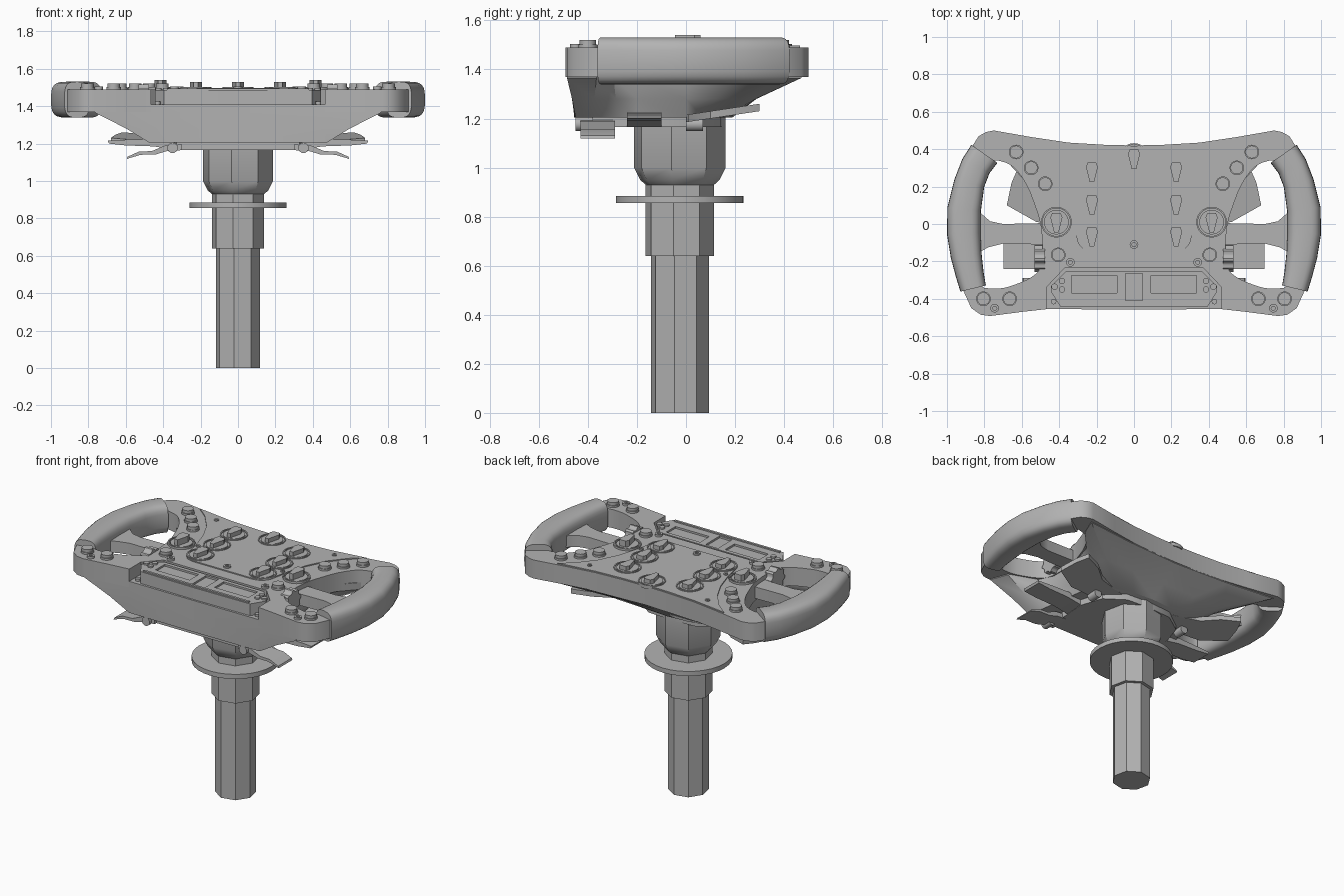
import bpy, bmesh, math
from mathutils import Matrix

if "Cube" in bpy.data.objects:
    bpy.data.objects.remove(bpy.data.objects["Cube"])

GREY = (0.45, 0.45, 0.45, 1)
grey = bpy.data.materials.new("plain_grey")
grey.use_nodes = True
grey.diffuse_color = GREY
grey.node_tree.nodes["Principled BSDF"].inputs["Base Color"].default_value = GREY
parts = []
SIDES = (("left", 1), ("right", -1))
TOP = 1.49


def add(name, bm, matrix=None):
    bmesh.ops.recalc_face_normals(bm, faces=bm.faces)
    mesh = bpy.data.meshes.new(name)
    if matrix:
        bm.transform(matrix)
    bm.to_mesh(mesh)
    bm.free()
    mesh.materials.append(grey)
    ob = bpy.data.objects.new(name, mesh)
    bpy.context.collection.objects.link(ob)
    parts.append(ob)
    return ob


def flip(pts, s):
    return [(x * s, y) for x, y in pts]


def both(half):
    """Close a right-hand half outline with its mirror image."""
    return half + [(-x, y) for x, y in reversed(half) if x > 0]


def prism(name, loops, z0, z1, matrix=None):
    """Fill an outline, with any holes, and extrude it upwards."""
    bm = bmesh.new()
    for loop in loops:
        vs = [bm.verts.new((x, y, z0)) for x, y in loop]
        for a, b in zip(vs, vs[1:] + vs[:1]):
            bm.edges.new((a, b))
    bmesh.ops.triangle_fill(bm, use_beauty=True, edges=bm.edges[:], normal=(0, 0, 1))
    bmesh.ops.dissolve_limit(bm, angle_limit=0.01, verts=[], edges=bm.edges[:])
    ext = bmesh.ops.extrude_face_region(bm, geom=bm.faces[:])
    for v in ext["geom"]:
        if isinstance(v, bmesh.types.BMVert):
            v.co.z = z1
    return add(name, bm, matrix)


def loft(name, rings):
    bm = bmesh.new()
    rows = [[bm.verts.new(p) for p in ring] for ring in rings]
    for a, b in zip(rows, rows[1:]):
        for i in range(len(a)):
            j = (i + 1) % len(a)
            bm.faces.new((a[i], a[j], b[j], b[i]))
    bm.faces.new(rows[0])
    bm.faces.new(rows[-1])
    return add(name, bm)


def circle(x, y, r, n, phase=0.0):
    return [(x + r * math.cos(phase + math.tau * i / n),
             y + r * math.sin(phase + math.tau * i / n)) for i in range(n)]


def disc(name, x, y, r, z0, z1, n=24):
    return prism(name, [circle(x, y, r, n)], z0, z1)


def rect(x0, x1, y0, y1):
    return [(x0, y0), (x1, y0), (x1, y1), (x0, y1)]


def smooth(pts, n=3):
    """Closed Catmull-Rom curve through the points."""
    out = []
    for i in range(len(pts)):
        p = [pts[(i + k - 1) % len(pts)] for k in range(4)]
        for t in (k / n for k in range(n)):
            out.append(tuple(0.5 * (2 * b + (c - a) * t + (2 * a - 5 * b + 4 * c - d) * t * t
                                    + (3 * b - a - 3 * c + d) * t ** 3)
                             for a, b, c, d in zip(*p)))
    return out


# Steering column, hub and flange
AXIS = -0.025
profile = [(0, .12), (.64, .12), (.64, .142), (.93, .142), (.95, .165), (1.0, .19), (1.21, .19)]
loft("column", [[(x, y, z) for x, y in circle(0, AXIS, r, 8, -0.18)] for z, r in profile])
disc("column_flange", 0, AXIS, .26, .855, .885, 32)

# Main shell with hand openings and a notch for the display
outline = [(.37, -.235), (.465, -.335), (.465, -.455), (.6, -.47), (.77, -.492), (.82, -.485),
           (.87, -.45), (.92, -.34), (.95, -.2), (.97, 0), (.94, .24), (.885, .385),
           (.83, .47), (.79, .492), (.75, .5), (.55, .465), (.35, .435), (.15, .423), (0, .42)]
opening = [(.71, .335), (.64, .30), (.575, .21), (.53, .1), (.50, 0), (.49, -.12), (.50, -.23),
           (.55, -.285), (.64, -.325), (.73, -.345), (.83, -.32), (.86, -.15), (.87, .05),
           (.84, .22), (.77, .33)]
hole = smooth(opening)
prism("wheel_shell", [both(outline), hole, flip(hole, -1)], 1.37, TOP)

# Tapered housing below the shell
upper = [(0, -.457), (.465, -.455), (.765, -.485), (.72, -.365), (.53, -.295), (.485, -.2),
         (.485, 0), (.555, .2), (.69, .345), (.74, .47), (.4, .435), (0, .415)]
lower = [(0, -.457), (.465, -.455), (.475, -.45), (.465, -.38), (.45, -.28), (.44, -.2),
         (.41, 0), (.38, .07), (.33, .12), (.27, .15), (.15, .18), (0, .19)]


def full(half):
    return half + [(-x, y) for x, y in reversed(half[1:-1])]


def blend(t):
    return [(a[0] + (b[0] - a[0]) * t, a[1] + (b[1] - a[1]) * t) for a, b in zip(upper, lower)]


loft("housing", [[(x, y, z) for x, y in full(blend(t))]
                 for z, t in ((1.41, 0), (1.365, 0), (1.28, .58), (1.205, 1))])
prism("bottom_plate", [both([(0, -.41), (.33, -.41), (.35, -.1), (.3, .05), (.17, .14), (0, .15)])],
      1.165, 1.21)

# Rounded grips and spokes
stations = [(.80, .375, .085), (.845, .31, .082), (.88, .22, .082), (.908, .08, .09),
            (.91, -.05, .09), (.897, -.17, .083), (.878, -.27, .075), (.86, -.345, .07)]


def grip_rings(s):
    rings = []
    for i, (x, y, w) in enumerate(stations):
        a, b = stations[max(i - 1, 0)], stations[min(i + 1, len(stations) - 1)]
        dx, dy = b[0] - a[0], b[1] - a[1]
        size = math.hypot(dx, dy)
        ring = []
        for c, d in circle(0, 0, 1, 24):
            u = math.copysign(abs(c) ** .6, c) * w
            v = math.copysign(abs(d) ** .6, d) * .096
            ring.append((s * (x - u * dy / size), y + u * dx / size, 1.435 + v))
        rings.append(ring)
    return rings


for side, s in SIDES:
    loft(side + "_grip", grip_rings(s))
    prism(side + "_spoke", [flip([(.47, -.11), (.7, -.105), (.78, -.125), (.86, -.17), (.86, .1),
                                  (.81, .05), (.77, .015), (.7, 0), (.47, .005)], s)], 1.385, 1.46)

# Raised centre panel
panel = [(0, -.155), (.22, -.155), (.27, -.14), (.305, -.08), (.33, .04), (.37, .17), (.43, .29),
         (.52, .4), (.6, .465), (.35, .43), (.15, .418), (0, .415)]
prism("centre_panel", [both(panel)], TOP - .01, TOP + .007)

# Display unit in the notch
screen = [(0, -.25), (.36, -.25), (.445, -.335), (.445, -.36), (.395, -.44), (0, -.445)]
windows = [rect(.09, .335, -.37, -.275), rect(-.335, -.09, -.37, -.275), rect(-.045, .045, -.41, -.265)]
prism("display_base", [both(screen)], 1.40, 1.475)
prism("display_frame", [both(screen)] + windows, 1.475, 1.487)
prism("display_bar", [rect(-.38, .38, -.435, -.42)], 1.48, 1.495)
for side, s in SIDES:
    for x, y in ((.425, -.335), (.385, -.305), (.385, -.35)):
        disc(side + "_display_key", s * x, y, .017, 1.48, 1.497, 12)
    disc(side + "_notch_screw", s * .43, -.415, .015, 1.40, 1.425, 12)


# Rotary knobs with a pointer blade
def knob(name, x, y, height):
    base = TOP + .005
    prism(name + "_ring", [circle(x, y, .082, 32), circle(x, y, .074, 32)], TOP - .01, base + .008)
    disc(name + "_base", x, y, .066, TOP - .01, base + .006)
    blade = [(-.022, .05), (.022, .05), (.032, .025), (.012, -.055), (-.012, -.055), (-.032, .025)]
    prism(name + "_pointer", [[(x + a, y + b) for a, b in blade]], TOP, height)


knob("top_knob", 0, .35, 1.528)
for side, s in SIDES:
    for y in (.28, .105, -.065):
        knob(side + "_knob", s * .225, y, 1.528)
    knob(side + "_outer_knob", s * .415, .01, 1.54)

    # Push buttons, screws and thumbwheels
    for x, y in ((.63, .385), (.55, .3), (.475, .215), (.405, -.165), (.805, -.4), (.665, -.4)):
        disc(side + "_button_collar", s * x, y, .039, TOP - .01, TOP + .012)
        disc(side + "_button", s * x, y, .034, TOP, TOP + .03)
    for x, y, r in ((.34, -.205, .023), (.745, -.45, .023), (.425, .385, .014), (.305, .025, .014)):
        prism(side + "_screw", [circle(s * x, y, r, 16), circle(s * x, y, r * .5, 6)], TOP - .01, TOP + .014)
    teeth = [(math.cos(k * math.tau / 32) * r, math.sin(k * math.tau / 32) * r)
             for k, r in enumerate((.072, .072, .06, .06) * 8)]
    wheel = Matrix.Translation((s * .505, -.185, 1.445)) @ Matrix.Rotation(math.pi / 2, 4, "Y")
    prism(side + "_thumbwheel", [teeth], -.028, .028, wheel)

    # Shift and clutch paddles behind the wheel
    shifter = prism(side + "_shift_paddle", [flip([(.2, .03), (.36, 0), (.52, .01), (.68, .1),
                    (.655, .22), (.62, .3), (.5, .25), (.4, .17), (.2, .12)], s)], 1.185, 1.215)
    for v in shifter.data.vertices:
        v.co.z += .15 * v.co.y
    upright = Matrix.Rotation(math.pi / 2, 4, "X")
    middle = [(.33, 1.165), (.45, 1.185), (.6, 1.19), (.69, 1.2), (.697, 1.215), (.62, 1.22),
              (.45, 1.225), (.33, 1.21)]
    prism(side + "_middle_paddle", [flip(middle, s)], .1, .24, upright)
    front = [(.3, 1.165), (.38, 1.16), (.44, 1.142), (.52, 1.14), (.595, 1.118), (.59, 1.13),
             (.53, 1.157), (.46, 1.16), (.39, 1.19), (.3, 1.195)]
    prism(side + "_front_paddle", [flip(front, s)], .29, .43, upright)
    prism(side + "_front_pivot", [circle(s * .35, 1.177, .028, 16)], .38, .45, upright)
    prism(side + "_rear_pivot", [circle(s * .35, 1.177, .028, 16)], -.07, .0, upright)
prism("centre_screw", [circle(0, -.11, .023, 16), circle(0, -.11, .012, 6)], TOP - .01, TOP + .016)

# Smooth shading that keeps hard edges
bpy.ops.object.select_all(action="DESELECT")
for ob in parts:
    ob.select_set(True)
bpy.context.view_layer.objects.active = parts[0]
bpy.ops.object.shade_smooth_by_angle(angle=math.radians(32))
